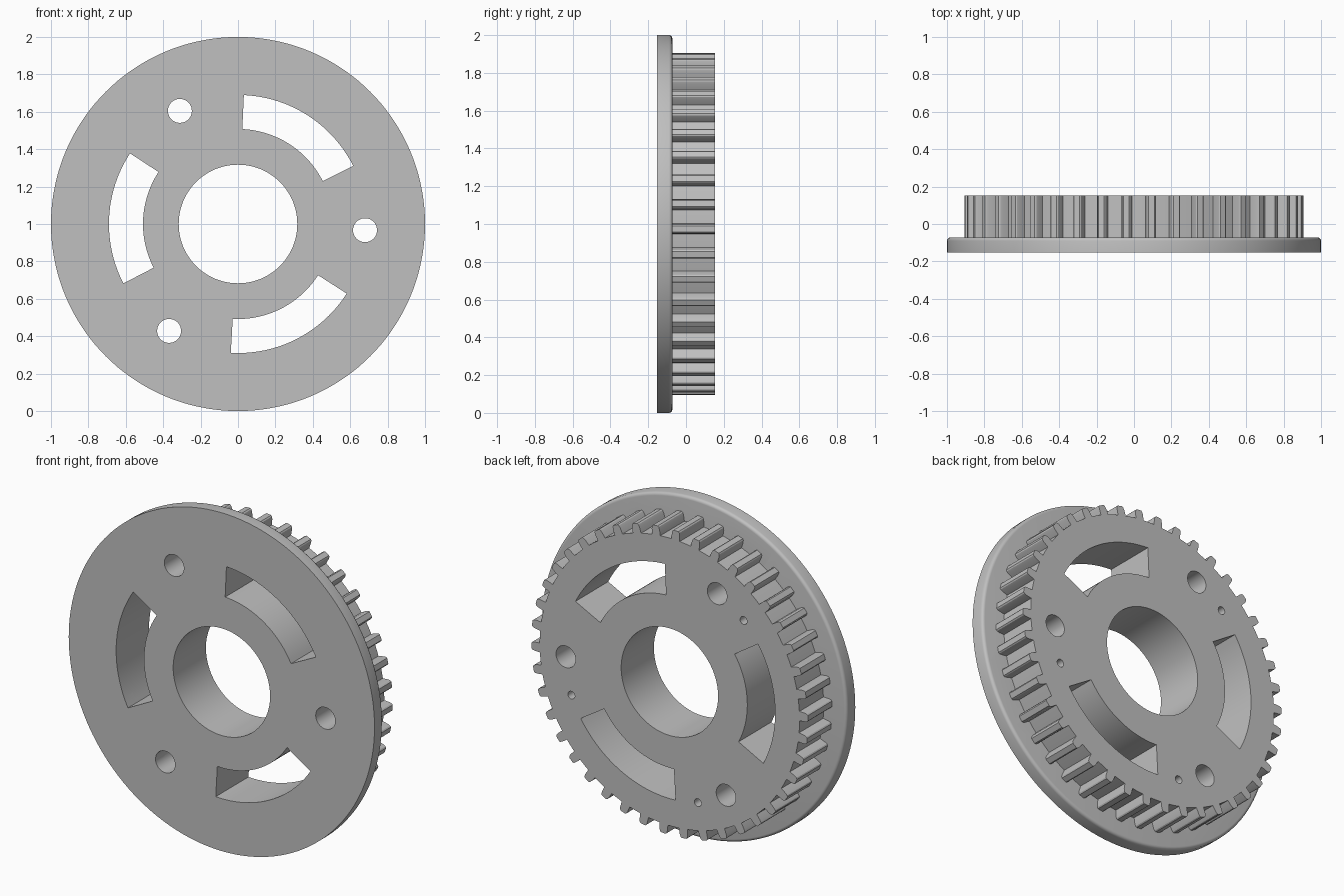
import bpy, bmesh, math

if "Cube" in bpy.data.objects:
    bpy.data.objects.remove(bpy.data.objects["Cube"])

FRONT, STEP, BACK = -0.153, -0.072, 0.153
TEETH = 42
CENTRE_Z = 1.0

grey = bpy.data.materials.new("plain grey")
grey.use_nodes = True
COLOUR = (0.53, 0.53, 0.53, 1)
grey.diffuse_color = COLOUR
grey.node_tree.nodes["Principled BSDF"].inputs["Base Color"].default_value = COLOUR


def polar(r, deg):
    a = math.radians(deg)
    return r * math.cos(a), r * math.sin(a)


def circle(r, n, cx=0, cz=0):
    pts = [polar(r, 360 * i / n) for i in range(n)]
    return [(cx + x, cz + z) for x, z in pts]


def arc(r, a, b, n):
    return [polar(r, a + (b - a) * i / n) for i in range(n + 1)]


def prism(name, outline, y0, y1, back_bevel=0):
    """Extrude an x-z outline along y, optionally rounding its back rim."""
    bm = bmesh.new()
    face = bm.faces.new([bm.verts.new((x, y0, z + CENTRE_Z)) for x, z in outline])
    ext = bmesh.ops.extrude_face_region(bm, geom=[face], use_keep_orig=True)
    for v in ext["geom"]:
        if isinstance(v, bmesh.types.BMVert):
            v.co.y = y1
    bmesh.ops.recalc_face_normals(bm, faces=bm.faces)
    if back_bevel:
        rim = [e for e in bm.edges if all(abs(v.co.y - y1) < 1e-5 for v in e.verts)]
        bmesh.ops.bevel(bm, geom=rim, offset=back_bevel, segments=4,
                        profile=0.5, affect='EDGES')
    mesh = bpy.data.meshes.new(name)
    bm.to_mesh(mesh)
    bm.free()
    mesh.materials.append(grey)
    obj = bpy.data.objects.new(name, mesh)
    bpy.context.collection.objects.link(obj)
    return obj


# Round flange with a softened back rim
flange = prism("flange", circle(1.0, 144), FRONT, STEP, 0.018)

# Toothed wheel: each tooth is a narrow rib with rounded tip corners
outline = []
for i in range(TEETH):
    mid = 6.9 + 360 * i / TEETH
    side = [(0.85, 1.85), (0.885, 1.65), (0.899, 1.4), (0.905, 1.0)]
    outline += [polar(r, mid - w) for r, w in side]
    outline += [polar(r, mid + w) for r, w in reversed(side)]
    outline.append(polar(0.85, mid + 180 / TEETH))
wheel = prism("toothed_wheel", outline, STEP, BACK)

# Through cutters: bore, three bolt holes, three curved slots
through = [prism("bore_cutter", circle(0.317, 96), -0.4, 0.4)]
for k in range(3):
    turn = 120 * k
    through.append(prism("bolt_cutter", circle(0.064, 40, *polar(0.68, turn - 2.8)),
                         -0.4, 0.4))
    slot = arc(0.69, 26.8 + turn, 87.4 + turn, 24) + arc(0.508, 87.4 + turn, 26.8 + turn, 24)
    through.append(prism("slot_cutter", slot, -0.4, 0.4))

# Small blind pin holes in the back
pins = [prism("pin_cutter", circle(0.023, 24, *polar(0.69, a)), 0.0, 0.4)
        for a in (134.5, 254.5, -21.3)]


def cut(obj, cutters):
    bpy.context.view_layer.objects.active = obj
    for c in cutters:
        mod = obj.modifiers.new("cut", 'BOOLEAN')
        mod.operation = 'DIFFERENCE'
        mod.solver = 'EXACT'
        mod.object = c
        bpy.ops.object.modifier_apply(modifier=mod.name)


cut(flange, through)
cut(wheel, through + pins)
for c in through + pins:
    bpy.data.objects.remove(c)

# Smooth the curved walls, keep hard edges
for obj in (flange, wheel):
    bpy.ops.object.select_all(action='DESELECT')
    obj.select_set(True)
    bpy.context.view_layer.objects.active = obj
    bpy.ops.object.shade_smooth_by_angle(angle=math.radians(25))
